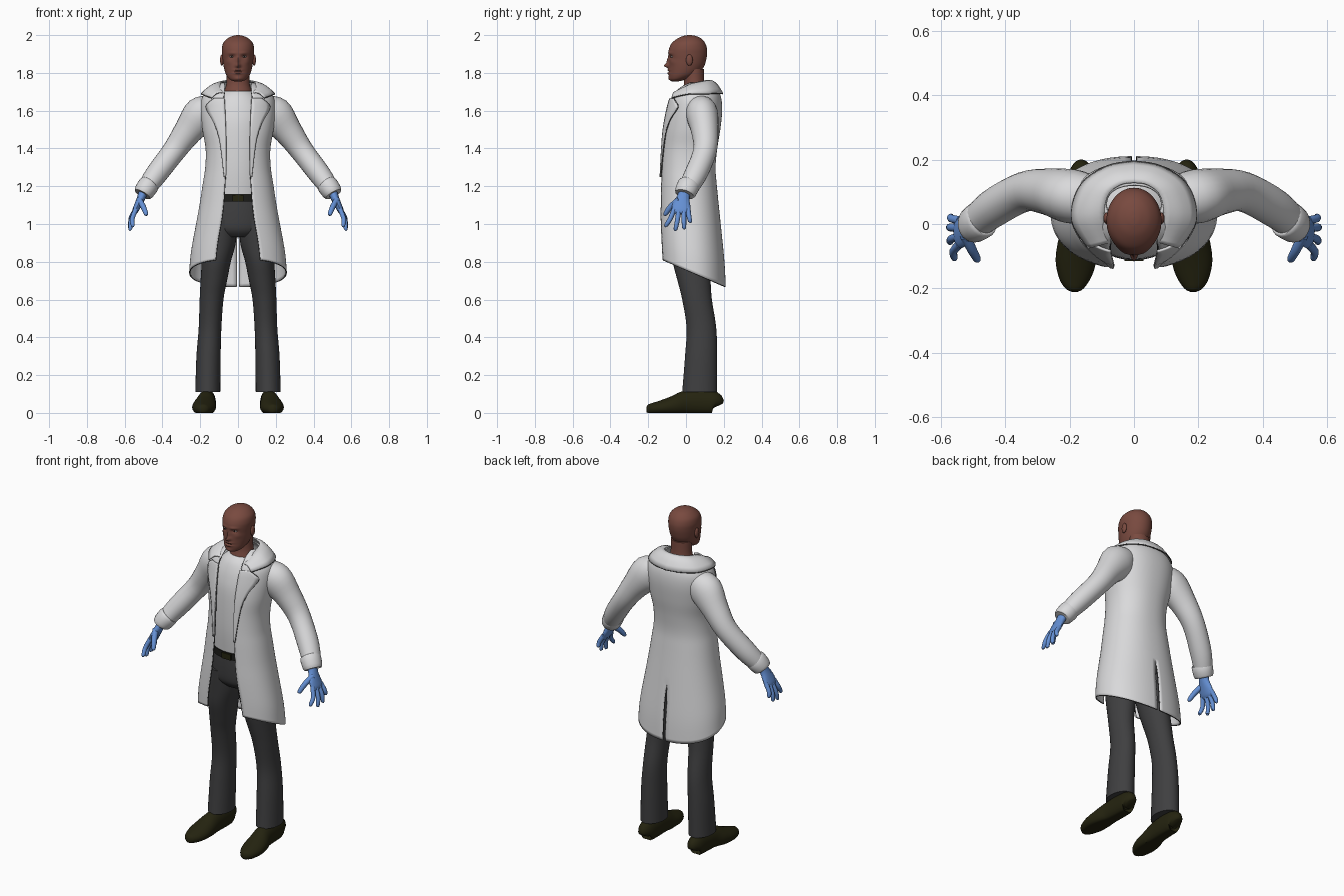
import bpy, bmesh, math
from mathutils import Vector, Matrix

if "Cube" in bpy.data.objects:
    bpy.data.objects.remove(bpy.data.objects["Cube"])


def material(name, rgb):
    m = bpy.data.materials.new(name)
    m.use_nodes = True
    m.diffuse_color = (*rgb, 1)
    bsdf = m.node_tree.nodes["Principled BSDF"]
    bsdf.inputs["Base Color"].default_value = (*rgb, 1)
    bsdf.inputs["Roughness"].default_value = 0.7
    return m


SKIN = material("brown skin", (0.19, 0.068, 0.05))
COAT = material("white cloth", (0.7, 0.7, 0.71))
TRIM = material("grey seam", (0.07, 0.07, 0.07))
PANTS = material("charcoal cloth", (0.05, 0.05, 0.052))
SHOE = material("dark olive leather", (0.018, 0.017, 0.005))
BELT = material("black belt", (0.012, 0.012, 0.01))
GLOVE = material("blue glove", (0.13, 0.28, 0.66))
EYE = material("eye white", (0.5, 0.42, 0.4))
PUPIL = material("eye pupil", (0.02, 0.012, 0.01))


def finish(name, bm, mat, mirror=False, thick=0):
    bmesh.ops.recalc_face_normals(bm, faces=bm.faces)
    me = bpy.data.meshes.new(name)
    bm.to_mesh(me)
    bm.free()
    me.materials.append(mat)
    me.shade_smooth()
    ob = bpy.data.objects.new(name, me)
    bpy.context.collection.objects.link(ob)
    if mirror:
        ob.modifiers.new("Mirror", 'MIRROR').merge_threshold = 0.0005
    if thick:
        s = ob.modifiers.new("Thickness", 'SOLIDIFY')
        s.thickness, s.offset = thick, 0
    return ob


def spline(rows, k=5):
    """Catmull-Rom through rows of numbers."""
    out = []
    for i in range(len(rows) - 1):
        a, b, c, d = rows[max(i - 1, 0)], rows[i], rows[i + 1], rows[min(i + 2, len(rows) - 1)]
        for j in range(k):
            t = j / k
            out.append([0.5 * (2 * q + (r - p) * t + (2 * p - 5 * q + 4 * r - s) * t * t
                               + (3 * q - p - 3 * r + s) * t ** 3) for p, q, r, s in zip(a, b, c, d)])
    return out + [list(rows[-1])]


def skin_rings(name, rings, mat, closed=True, mirror=False, thick=0):
    bm = bmesh.new()
    vs = [[bm.verts.new(p) for p in ring] for ring in rings]
    n = len(vs[0])
    for r0, r1 in zip(vs, vs[1:]):
        for i in range(n if closed else n - 1):
            j = (i + 1) % n
            bm.faces.new((r0[i], r0[j], r1[j], r1[i]))
    if closed:
        bm.faces.new(vs[0])
        bm.faces.new(vs[-1])
    return finish(name, bm, mat, mirror, thick)


def loft(name, rows, mat, mirror=False, n=32, k=5, shape=None):
    """Level rings: z, half width, front y, back y, centre x."""
    rings = []
    for z, w, f, b, cx in spline(rows, k):
        ring = []
        for i in range(n):
            a = math.tau * i / n
            p = Vector((cx + w * math.sin(a), (f + b) / 2 - (b - f) / 2 * math.cos(a), z))
            ring.append(shape(p, math.cos(a)) if shape else p)
        rings.append(ring)
    return skin_rings(name, rings, mat, mirror=mirror)


def sweep(name, path, mat, n=16, k=4, ref=(0, 1, 0), floor=False, mirror=True):
    """Rings square to a path: x, y, z, radius along ref, other radius."""
    rows, rings = spline(path, k), []
    for i, r in enumerate(rows):
        t = Vector(rows[min(i + 1, len(rows) - 1)][:3]) - Vector(rows[max(i - 1, 0)][:3])
        t.normalize()
        u = (Vector(ref) - t * t.dot(Vector(ref))).normalized()
        w = t.cross(u)
        ring = [Vector(r[:3]) + u * r[3] * math.cos(math.tau * j / n) + w * r[4] * math.sin(math.tau * j / n)
                for j in range(n)]
        if floor:
            for p in ring:
                p.z = max(p.z, 0)
        rings.append(ring)
    return skin_rings(name, rings, mat, mirror=mirror)


def seam(name, pts, r=0.0035):
    sweep(name, [(*p, r, r) for p in pts], TRIM, n=6, k=1, ref=(0.31, 0.2, 0.93))


def ball(name, loc, size, mat, mirror=True):
    bm = bmesh.new()
    m = Matrix.Translation(loc) @ Matrix.Diagonal((*size, 1))
    bmesh.ops.create_uvsphere(bm, u_segments=16, v_segments=10, radius=1, matrix=m)
    return finish(name, bm, mat, mirror)


# Head, with soft bumps on the face: x, z, spread x, spread z, push forward
BUMPS = [(0, 1.838, .011, .011, .024), (0, 1.862, .008, .02, .012), (.032, 1.886, .014, .009, -.01),
         (.03, 1.905, .022, .007, .005), (0, 1.815, .022, .005, .008), (0, 1.798, .02, .005, .008),
         (0, 1.807, .024, .003, -.004), (0, 1.768, .018, .01, .005), (.05, 1.858, .015, .014, .004)]


def face(p, c):
    if c > 0.2:
        x, z = abs(p.x), p.z
        p.y -= sum(d * math.exp(-((x - bx) / sx) ** 2 - ((z - bz) / sz) ** 2) for bx, bz, sx, sz, d in BUMPS)
    return p


loft("head", [(1.755, .02, -.075, -.04, 0), (1.765, .043, -.086, 0, 0), (1.785, .06, -.091, .05, 0),
              (1.81, .07, -.091, .08, 0), (1.84, .077, -.091, .098, 0), (1.87, .081, -.09, .107, 0),
              (1.9, .084, -.093, .112, 0), (1.93, .085, -.089, .111, 0), (1.96, .077, -.073, .1, 0),
              (1.985, .052, -.04, .076, 0), (1.997, .023, -.008, .046, 0), (2.0, .004, .015, .023, 0)],
     SKIN, n=72, k=6, shape=face)
loft("neck", [(1.67, .085, -.03, .12, 0), (1.71, .07, -.018, .105, 0), (1.75, .061, -.01, .097, 0),
              (1.82, .06, -.01, .095, 0)], SKIN)
ball("ears", (.085, .018, 1.868), (.01, .018, .03), SKIN)
ball("eyes", (.032, -.071, 1.886), (.013, .011, .006), EYE)
ball("pupils", (.032, -.079, 1.886), (.005, .004, .005), PUPIL)

# Shirt, trousers, belt
loft("shirt", [(1.14, .145, -.1, .1, 0), (1.3, .145, -.112, .105, 0), (1.5, .15, -.108, .12, 0),
               (1.6, .15, -.09, .13, 0), (1.67, .115, -.062, .13, 0), (1.705, .076, -.032, .11, 0)], COAT)
loft("trouser_hips", [(1.15, .145, -.097, .11, 0), (1.05, .16, -.1, .12, 0), (.97, .16, -.093, .125, 0),
                      (.93, .1, -.06, .1, 0)], PANTS)
loft("trouser_legs", [(1.02, .08, -.09, .115, .085), (.9, .088, -.08, .12, .1), (.8, .077, -.07, .125, .115),
                      (.7, .07, -.045, .13, .128), (.6, .063, -.02, .137, .14), (.45, .06, .003, .16, .148),
                      (.3, .064, -.005, .165, .156), (.11, .066, -.02, .165, .16)], PANTS, mirror=True)
loft("belt", [(1.118, .155, -.107, .12, 0), (1.158, .152, -.107, .118, 0)], BELT, k=1)
bm = bmesh.new()
bmesh.ops.create_cube(bm, matrix=Matrix.Translation((0, -.108, 1.137)) @ Matrix.Diagonal((.06, .012, .034, 1)))
finish("belt_buckle", bm, SHOE)

# Shoes, heel to toe
sweep("shoes", [(.164, .165, .035, .022, .03), (.164, .15, .05, .042, .062), (.164, .08, .055, .047, .07),
                (.168, .0, .052, .05, .066), (.176, -.06, .038, .06, .054), (.181, -.12, .028, .062, .042),
                (.184, -.17, .022, .048, .032), (.184, -.2, .02, .028, .024), (.184, -.21, .02, .01, .012)],
      SHOE, n=24, ref=(1, 0, 0), floor=True)

# Coat body: z, half width, front y, back y, opening x
PROFILE = spline([(1.745, .085, .0, .12, .07), (1.715, .14, -.045, .16, .07), (1.67, .185, -.08, .182, .075),
                  (1.6, .195, -.1, .188, .072), (1.5, .185, -.118, .178, .068), (1.4, .168, -.127, .162, .066),
                  (1.3, .17, -.132, .153, .066), (1.2, .185, -.136, .16, .07), (1.0, .215, -.14, .18, .085),
                  (.8, .245, -.138, .2, .108), (.67, .255, -.135, .207, .118)], 5)
POW = 0.9


def soft(v):
    return math.copysign(abs(v) ** POW, v)


def coat_ring(row, n=36):
    z, w, f, b, o = row
    vent = 0.009 * min(1, max(0, (1.0 - z) / 0.1))
    a0 = math.asin((o / w) ** (1 / POW))
    a1 = math.pi - math.asin((vent / w) ** (1 / POW))
    ring = []
    for i in range(n + 1):
        a = a0 + (a1 - a0) * i / n
        y = (f + b) / 2 - (b - f) / 2 * soft(math.cos(a))
        hem = 0.81 - 0.14 * (y + 0.12) / 0.325
        level = z if z > 1.1 else 1.1 - (1.1 - z) * (1.1 - hem) / 0.43
        ring.append(Vector((w * soft(math.sin(a)), y, level)))
    return ring


body = [coat_ring(r) for r in PROFILE]
skin_rings("coat_body", body, COAT, closed=False, mirror=True, thick=.007)
seam("coat_front_seam", [r[0] for r in body[8:]])
seam("coat_hem_seam", body[-1])
seam("coat_vent_seam", [r[-1] for r, p in zip(body, PROFILE) if p[0] < 1.0])


# Lapels follow the coat front
def coat_front(x, z):
    hi, lo = next((p, q) for p, q in zip(PROFILE, PROFILE[1:]) if p[0] >= z >= q[0])
    t = (hi[0] - z) / (hi[0] - lo[0])
    _, w, f, b, o = [p + (q - p) * t for p, q in zip(hi, lo)]
    s = min(x / w, 0.99) ** (1 / POW)
    return (f + b) / 2 - (b - f) / 2 * (1 - s * s) ** (POW / 2), o


lapel = []
for z, outer in spline([(1.665, .125), (1.63, .165), (1.6, .162), (1.54, .128), (1.46, .1), (1.36, .084),
                        (1.25, .073)], 4):
    o = coat_front(0.1, z)[1] - 0.004
    xs = [o + (outer - o) * i / 5 for i in range(6)]
    lapel.append([Vector((x, coat_front(x, z)[0] - 0.009, z)) for x in xs])
skin_rings("lapels", lapel, COAT, closed=False, mirror=True, thick=.007)
seam("lapel_seam", [r[-1] for r in lapel])

# Folded collar
inner = spline([(.07, -.055, 1.69), (.092, .02, 1.737), (.08, .09, 1.755), (.04, .122, 1.76), (0, .128, 1.76)])
outer = spline([(.14, -.075, 1.668), (.192, .015, 1.688), (.165, .12, 1.69), (.085, .178, 1.692), (0, .194, 1.69)])
collar = []
for p, q in zip(inner, outer):
    p, q = Vector(p), Vector(q)
    collar.append([p.lerp(q, i / 5) + Vector((0, 0, .016 * math.sin(math.pi * i / 5))) for i in range(6)])
skin_rings("collar", collar, COAT, closed=False, mirror=True, thick=.007)
seam("collar_seam", [r[-1] for r in collar])

# Sleeves and cuffs
sweep("sleeves", [(.12, .075, 1.625, .07, .06), (.19, .085, 1.58, .084, .098), (.265, .1, 1.49, .072, .076),
                  (.34, .1, 1.385, .062, .062), (.435, .05, 1.26, .06, .058), (.495, .0, 1.175, .05, .047)],
      COAT, n=24)
sweep("cuffs", [(.468, .018, 1.213, .054, .05), (.474, .014, 1.205, .06, .056), (.498, -.003, 1.17, .057, .053),
                (.506, -.008, 1.157, .05, .046)], COAT, n=24, k=2)

# Gloved hands
sweep("palms", [(.497, -.003, 1.18, .03, .025), (.512, -.015, 1.14, .034, .022), (.53, -.024, 1.1, .048, .019),
                (.544, -.026, 1.07, .049, .016), (.55, -.027, 1.055, .04, .01)], GLOVE)
FINGERS = {"index": (-.062, .555, -.105, .985), "middle": (-.037, .568, -.055, .966),
           "ring": (-.012, .57, -.01, .974), "little": (.011, .566, .022, 1.006)}
for label, (y, tx, ty, tz) in FINGERS.items():
    sweep(label + "_fingers", [(.54, y, 1.08, .013, .013), ((.54 + tx) / 2 + .012, (y + ty) / 2, (1.07 + tz) / 2, .0125, .0125),
                               (tx + .002, ty, tz + .008, .0105, .0105), (tx, ty, tz, .004, .004)], GLOVE, n=10)
sweep("thumbs", [(.524, -.035, 1.13, .018, .016), (.502, -.08, 1.092, .016, .015), (.487, -.108, 1.055, .012, .012),
                 (.484, -.115, 1.045, .005, .005)], GLOVE, n=10)

# Smooth shading with crisp edges
bpy.ops.object.select_all(action='DESELECT')
for ob in bpy.context.scene.objects:
    if ob.type == 'MESH':
        ob.select_set(True)
        bpy.context.view_layer.objects.active = ob
bpy.ops.object.shade_smooth_by_angle(angle=math.radians(45))
